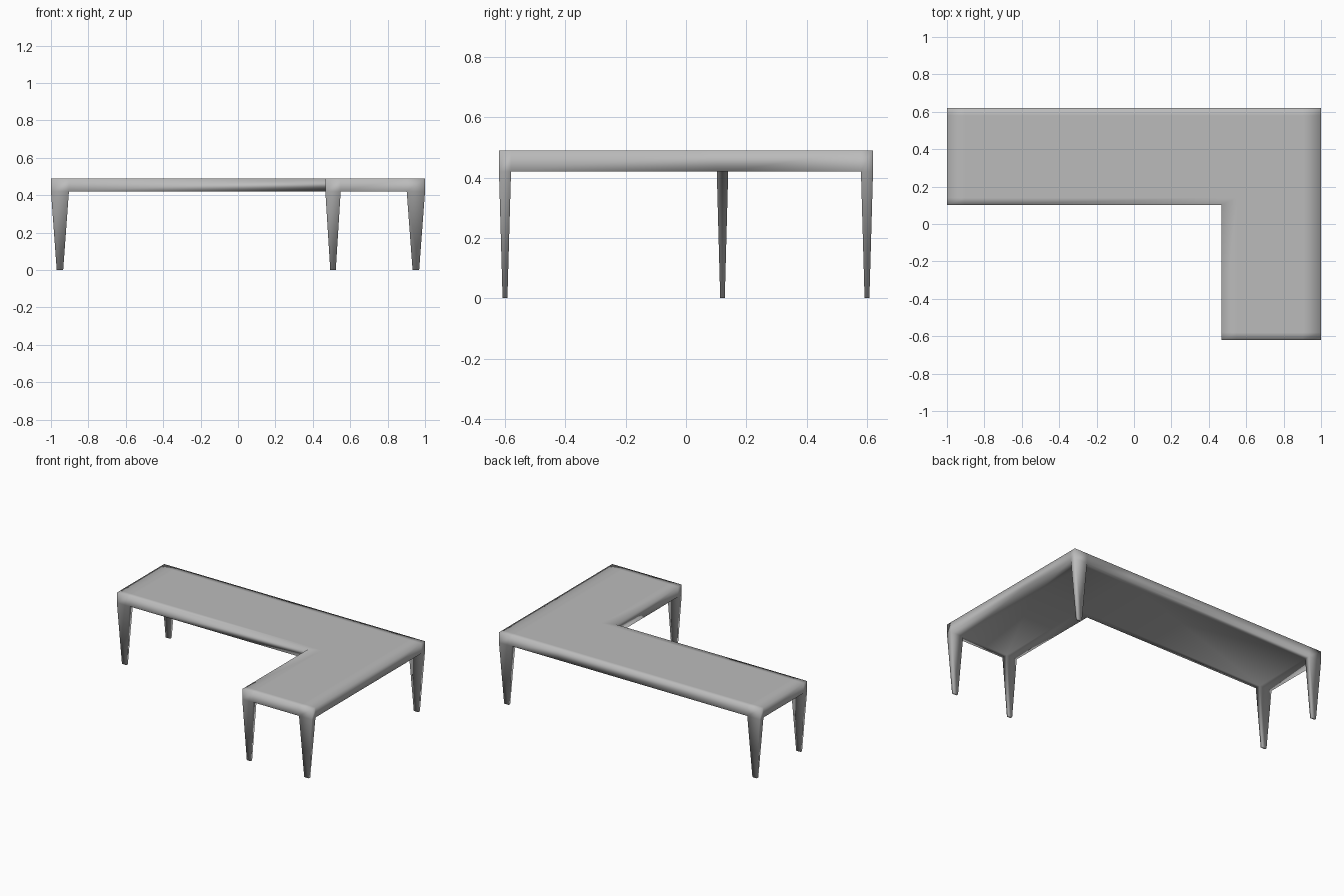
import bpy
import bmesh
from mathutils import Vector

cube = bpy.data.objects.get("Cube")
if cube:
    bpy.data.objects.remove(cube, do_unlink=True)

# Grid lines: slab edges and leg widths
XS = [-1.0, -0.904, 0.467, 0.549, 0.902, 1.0]
YS = [-0.62, -0.58, 0.102, 0.14, 0.58, 0.62]
UNDERSIDE, TOP = 0.42, 0.49
# Grid cells (column, row) that carry a leg
LEG_CELLS = [(0, 4), (4, 4), (4, 0), (2, 0), (0, 2)]

grey = bpy.data.materials.new("plain_grey")
grey.use_nodes = True
colour = (0.5, 0.5, 0.5, 1.0)
grey.diffuse_color = colour
grey.node_tree.nodes["Principled BSDF"].inputs["Base Color"].default_value = colour

bm = bmesh.new()

# L-shaped underside, one quad per grid cell
for i in range(len(XS) - 1):
    for j in range(len(YS) - 1):
        if i >= 2 or j >= 2:
            corners = [(i, j), (i + 1, j), (i + 1, j + 1), (i, j + 1)]
            bm.faces.new([bm.verts.new((XS[a], YS[b], UNDERSIDE)) for a, b in corners])
bmesh.ops.remove_doubles(bm, verts=bm.verts[:], dist=0.001)

# Thicken it into the slab
raised = bmesh.ops.extrude_face_region(bm, geom=bm.faces[:], use_keep_orig=True)
top_verts = [g for g in raised["geom"] if isinstance(g, bmesh.types.BMVert)]
bmesh.ops.translate(bm, verts=top_verts, vec=(0, 0, TOP - UNDERSIDE))
bmesh.ops.recalc_face_normals(bm, faces=bm.faces[:])

# Pull a tapered leg out of each leg cell
spots = [Vector(((XS[i] + XS[i + 1]) / 2, (YS[j] + YS[j + 1]) / 2, UNDERSIDE))
         for i, j in LEG_CELLS]
leg_faces = [f for f in bm.faces
             if any((f.calc_center_median() - s).length < 0.005 for s in spots)]
for foot in bmesh.ops.extrude_discrete_faces(bm, faces=leg_faces)["faces"]:
    centre = foot.calc_center_median()
    for v in foot.verts:
        v.co.x = centre.x + (v.co.x - centre.x) * 0.36
        v.co.y = centre.y + (v.co.y - centre.y) * 0.40
        v.co.z = 0.0

bmesh.ops.recalc_face_normals(bm, faces=bm.faces[:])
for f in bm.faces:
    f.smooth = True

mesh = bpy.data.meshes.new("corner_table")
bm.to_mesh(mesh)
bm.free()
mesh.materials.append(grey)
table = bpy.data.objects.new("corner_table", mesh)
bpy.context.collection.objects.link(table)
